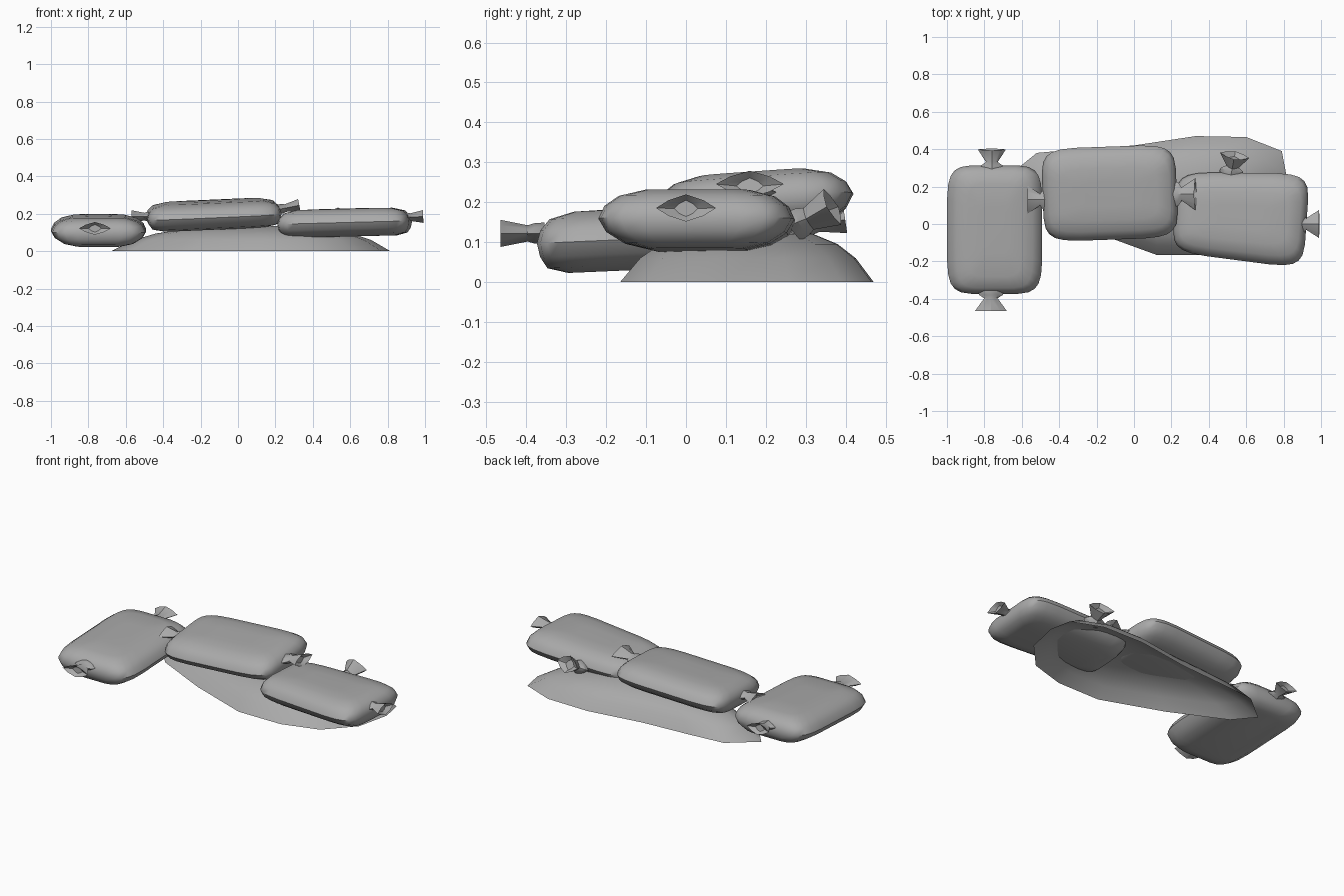
import bpy, bmesh, math
from mathutils import Vector, Matrix

cube = bpy.data.objects.get("Cube")
if cube:
    bpy.data.objects.remove(cube, do_unlink=True)

grey = bpy.data.materials.new("sack grey")
grey.use_nodes = True
grey.diffuse_color = (0.4, 0.4, 0.4, 1)
grey.node_tree.nodes["Principled BSDF"].inputs["Base Color"].default_value = (0.4, 0.4, 0.4, 1)


def loft(name, rings, cap_start=True, cap_end=True, angle=50):
    """Skin a list of closed point rings into one smooth object."""
    bm = bmesh.new()
    loops = [[bm.verts.new(p) for p in ring] for ring in rings]
    n = len(loops[0])
    for a, b in zip(loops, loops[1:]):
        for i in range(n):
            j = (i + 1) % n
            bm.faces.new((a[i], a[j], b[j], b[i]))
    if cap_start:
        bm.faces.new(loops[0][::-1])
    if cap_end:
        bm.faces.new(loops[-1])
    bmesh.ops.recalc_face_normals(bm, faces=bm.faces)
    mesh = bpy.data.meshes.new(name)
    bm.to_mesh(mesh)
    bm.free()
    mesh.materials.append(grey)
    obj = bpy.data.objects.new(name, mesh)
    bpy.context.collection.objects.link(obj)
    bpy.ops.object.select_all(action="DESELECT")
    obj.select_set(True)
    bpy.context.view_layer.objects.active = obj
    bpy.ops.object.shade_smooth_by_angle(angle=math.radians(angle))
    return obj


def sack(name, centre, size, yaw=0, pitch=0, roll=0, taper=0):
    """Filled sack: rounded rectangle layers, long along local x, pinched side seams."""
    # layer: length scale, width scale, height
    layers = [(0.78, 0.5, -1), (0.93, 0.74, -0.82), (0.98, 0.92, -0.45), (1, 1, 0),
              (0.97, 0.94, 0.42), (0.9, 0.8, 0.76), (0.72, 0.56, 0.97), (0.36, 0.28, 1)]
    turn = (Matrix.Translation(centre) @ Matrix.Rotation(math.radians(yaw), 4, "Z")
            @ Matrix.Rotation(math.radians(pitch), 4, "Y") @ Matrix.Rotation(math.radians(roll), 4, "X"))
    rings = []
    for sl, sw, h in layers:
        ring = []
        for i in range(24):
            t = math.tau * (i + 0.5) / 24
            c, s = math.cos(t), math.sin(t)
            u = math.copysign(abs(c) ** 0.36, c) * sl
            v = math.copysign(abs(s) ** 0.36, s) * sw * (1 + taper * u)
            ring.append(turn @ Vector((u * size[0] / 2, v * size[1] / 2, h * size[2] / 2)))
        rings.append(ring)
    return loft(name, rings)


def tie(name, start, direction, length=0.11, width=0.085, height=0.034):
    """Gathered sack mouth: narrow neck flaring to a ruffled, hollow end."""
    d = Vector(direction).normalized()
    side = d.cross(Vector((0, 0, 1))).normalized()
    up = side.cross(d)
    rings = []
    for along, scale in ((0, 0.8), (0.22, 0.75), (0.38, 0.42), (1, 1), (0.8, 0.4)):
        ring = []
        for i in range(8):
            t = math.tau * i / 8
            ruffle = 1 if i % 2 == 0 else 0.82
            ring.append(Vector(start) + d * along * length + side * math.cos(t) * width * scale * ruffle
                        + up * math.sin(t) * height * max(scale, 0.6) * ruffle)
        rings.append(ring)
    return loft(name, rings, angle=35)


# three sacks
sack("right_sack", (-0.745, -0.03, 0.112), (0.69, 0.51, 0.155), yaw=90, pitch=-2.5)
sack("middle_sack", (-0.13, 0.165, 0.196), (0.72, 0.5, 0.145), yaw=2, pitch=-2.5, roll=4)
sack("left_sack", (0.57, 0.04, 0.153), (0.71, 0.47, 0.15), yaw=-4, pitch=-1.5, taper=0.09)

# tied sack mouths
tie("right_sack_front_tie", (-0.765, -0.355, 0.122), (0, -1, 0))
tie("right_sack_back_tie", (-0.76, 0.29, 0.14), (0, 1, 0.15), width=0.075)
tie("middle_sack_right_tie", (-0.46, 0.13, 0.185), (-1, 0, 0), width=0.075)
tie("middle_sack_left_tie", (0.21, 0.16, 0.222), (1, 0, 0.2), length=0.12)
tie("left_sack_left_tie", (0.88, 0, 0.18), (1, 0, 0.05), width=0.075)
tie("left_sack_back_tie", (0.52, 0.27, 0.14), (0.15, 0.8, 0.4), width=0.08, height=0.05)

# hollow earth mound, open underneath
outline = [(-0.68, 0.25), (-0.58, 0.13), (-0.25, -0.03), (0.12, -0.165), (0.4, -0.165),
           (0.62, -0.1), (0.77, 0.06), (0.815, 0.26), (0.79, 0.39), (0.6, 0.465),
           (0.33, 0.47), (0, 0.42), (-0.3, 0.4), (-0.52, 0.38)]
mid = Vector((0.13, 0.17, 0))
rings = []
for scale, z in ((1, 0), (0.85, 0.06), (0.7, 0.095), (0.5, 0.12), (0.22, 0.135)):
    rings.append([mid + (Vector((x, y, 0)) - mid) * scale + Vector((0, 0, z)) for x, y in outline])
loft("earth_mound", rings, cap_start=False)
